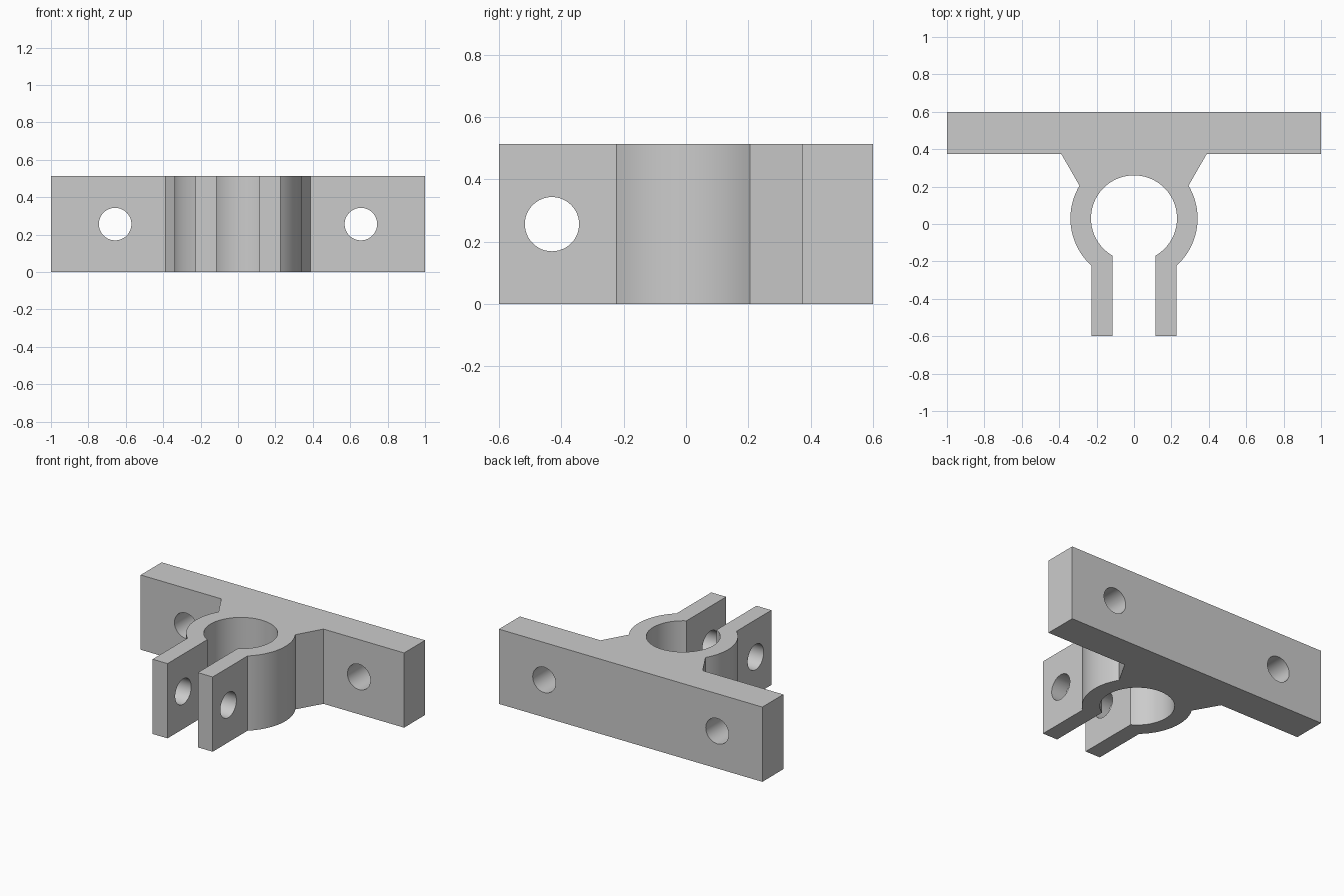
import bpy, bmesh
from math import pi, sin, cos, acos, asin
from mathutils import Matrix

cube = bpy.data.objects.get("Cube")
if cube:
    bpy.data.objects.remove(cube, do_unlink=True)

HEIGHT = 0.513
BORE, RING, CY = 0.23, 0.34, 0.03      # clamp radii and centre
SLOT, LUG = 0.115, 0.228               # inner and outer half widths of the lugs
BACK, FRONT, PLATE = 0.6, -0.6, 0.373  # plate back, lug front, plate front
HOLE = 0.087

grey = bpy.data.materials.new("plain grey")
grey.use_nodes = True
colour = (0.6, 0.6, 0.6, 1)
grey.diffuse_color = colour
grey.node_tree.nodes["Principled BSDF"].inputs["Base Color"].default_value = colour


def arc(radius, start, end, steps):
    angles = [start + (end - start) * i / steps for i in range(steps + 1)]
    return [(radius * cos(a), CY + radius * sin(a)) for a in angles]


def make_object(name, bm):
    bmesh.ops.recalc_face_normals(bm, faces=bm.faces[:])
    mesh = bpy.data.meshes.new(name)
    bm.to_mesh(mesh)
    bm.free()
    obj = bpy.data.objects.new(name, mesh)
    bpy.context.collection.objects.link(obj)
    mesh.materials.append(grey)
    return obj


# Half outline: bore, slot, lug, outer ring, gusset, plate
half = arc(BORE, pi / 2, -acos(SLOT / BORE), 40)
half += [(SLOT, FRONT), (LUG, FRONT)]
half += arc(RING, -acos(LUG / RING), asin(0.175 / RING), 24)
half += [(0.388, PLATE), (1, PLATE), (1, BACK)]
outline = half + [(-x, y) for x, y in reversed(half[1:])]

# Clamp body extruded upward
bm = bmesh.new()
base = bm.faces.new([bm.verts.new((x, y, 0)) for x, y in outline])
top = bmesh.ops.extrude_face_region(bm, geom=[base])["geom"]
bmesh.ops.translate(bm, vec=(0, 0, HEIGHT),
                    verts=[v for v in top if isinstance(v, bmesh.types.BMVert)])
body = make_object("clamp_bracket", bm)


# Bolt holes: two through the plate, one across both lugs
def hole_cutter(name, place, axis, depth):
    bm = bmesh.new()
    bmesh.ops.create_cone(bm, cap_ends=True, segments=48, radius1=HOLE,
                          radius2=HOLE, depth=depth,
                          matrix=Matrix.Translation(place) @ Matrix.Rotation(pi / 2, 4, axis))
    cutter = make_object(name, bm)
    mod = body.modifiers.new(name, "BOOLEAN")
    mod.object, mod.operation, mod.solver = cutter, "DIFFERENCE", "EXACT"
    return cutter


mid = HEIGHT / 2
cutters = [
    hole_cutter("left_plate_hole", (0.657, 0.5, mid), "X", 0.5),
    hole_cutter("right_plate_hole", (-0.657, 0.5, mid), "X", 0.5),
    hole_cutter("lug_hole", (0, -0.43, mid), "Y", 1),
]

# Apply the cuts, then shade smooth with sharp edges
bpy.ops.object.select_all(action="DESELECT")
body.select_set(True)
bpy.context.view_layer.objects.active = body
for mod in list(body.modifiers):
    bpy.ops.object.modifier_apply(modifier=mod.name)
for cutter in cutters:
    bpy.data.objects.remove(cutter, do_unlink=True)
bpy.ops.object.shade_smooth_by_angle(angle=pi / 9)
